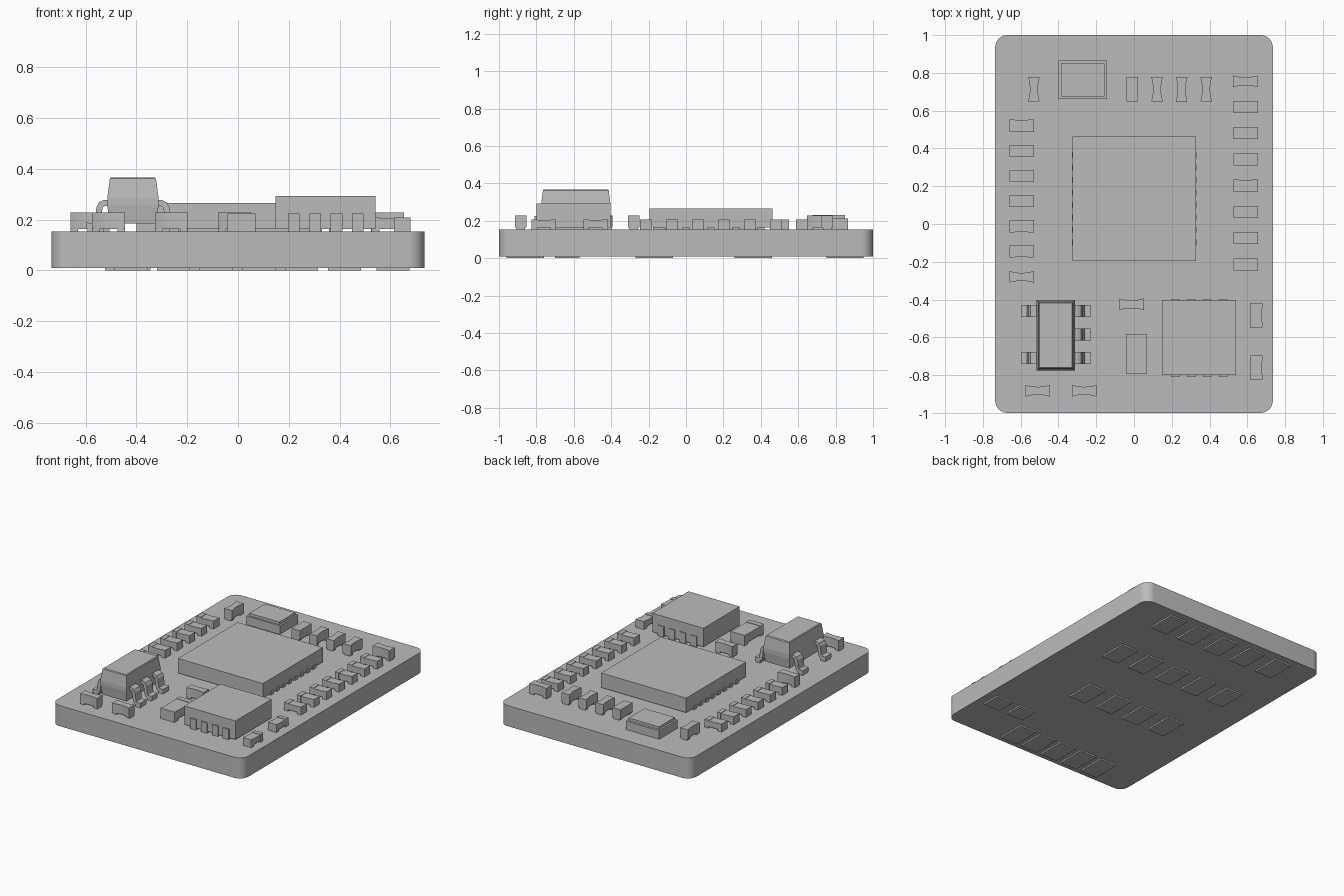
import bpy, bmesh, math
from mathutils import Vector

cube = bpy.data.objects.get("Cube")
if cube:
    bpy.data.objects.remove(cube, do_unlink=True)

grey = bpy.data.materials.new("plain grey")
grey.use_nodes = True
GREY = (0.5, 0.5, 0.5, 1)
grey.diffuse_color = GREY
grey.node_tree.nodes["Principled BSDF"].inputs["Base Color"].default_value = GREY

BOARD_BOTTOM, BOARD_TOP, SEAT = 0.01, 0.153, 0.164


def finish(bm, name):
    bmesh.ops.recalc_face_normals(bm, faces=bm.faces)
    mesh = bpy.data.meshes.new(name)
    bm.to_mesh(mesh)
    bm.free()
    mesh.materials.append(grey)
    obj = bpy.data.objects.new(name, mesh)
    bpy.context.collection.objects.link(obj)
    return obj


def add_box(bm, x0, x1, y0, y1, z0, z1):
    verts = bmesh.ops.create_cube(bm, size=1)["verts"]
    for v in verts:
        v.co = Vector((x1 if v.co.x > 0 else x0,
                       y1 if v.co.y > 0 else y0,
                       z1 if v.co.z > 0 else z0))


def add_prism(bm, outline, axis):
    """Extrude a closed loop of points along a vector."""
    face = bm.faces.new([bm.verts.new(p) for p in outline])
    moved = bmesh.ops.extrude_face_region(bm, geom=[face])["geom"]
    bmesh.ops.translate(bm, vec=axis, verts=[g for g in moved if isinstance(g, bmesh.types.BMVert)])


def box(name, *bounds):
    bm = bmesh.new()
    add_box(bm, *bounds)
    return finish(bm, name)


def place(obj, x, y, upright):
    obj.location = (x, y, 0)
    if upright:
        obj.rotation_euler.z = math.pi / 2


def resistor(name, x, y, upright=False, length=0.13, width=0.064, top=0.208, cap=0.03):
    """Chip with two end caps slightly proud of the body, on two solder pads."""
    bm = bmesh.new()
    a, w = length / 2, width / 2
    add_box(bm, -a + cap, a - cap, -w + 0.001, w - 0.001, SEAT, top - 0.003)
    for s in (-1, 1):
        ends = sorted((s * a, s * (a - cap)))
        add_box(bm, *ends, -w, w, SEAT, top)
        add_box(bm, *ends, -w, w, BOARD_TOP - 0.002, SEAT)
    place(finish(bm, name), x, y, upright)


def capacitor(name, x, y, upright=False, pinch=0.010):
    """Chip whose long sides bow inward between the ends."""
    bm = bmesh.new()
    a, w, n = 0.065, 0.031, 8
    side = []
    for i in range(n + 1):
        t = 2 * i / n - 1
        side.append((a * t, w - pinch * (1 - t * t)))
    loop = [(px, -py, SEAT) for px, py in side] + [(px, py, SEAT) for px, py in reversed(side)]
    add_prism(bm, loop, (0, 0, 0.228 - SEAT))
    for s in (-1, 1):
        ends = sorted((s * a, s * (a - 0.03)))
        add_box(bm, *ends, -w + 0.008, w - 0.008, BOARD_TOP - 0.002, SEAT)
    place(finish(bm, name), x, y, upright)


# Board with rounded corners
bm = bmesh.new()
radius, outline = 0.065, []
for k, (sx, sy) in enumerate([(1, 1), (-1, 1), (-1, -1), (1, -1)]):
    for i in range(9):
        ang = math.pi / 2 * (k + i / 8)
        outline.append((sx * (0.735 - radius) + radius * math.cos(ang),
                        sy * (1 - radius) + radius * math.sin(ang), BOARD_BOTTOM))
add_prism(bm, outline, (0, 0, BOARD_TOP - BOARD_BOTTOM))
board = finish(bm, "board")
bpy.context.view_layer.objects.active = board
board.select_set(True)
bpy.ops.object.shade_smooth_by_angle(angle=math.radians(30))
board.select_set(False)

# Contact pads under the board: start x, pitch, count, y range
bm = bmesh.new()
for x0, pitch, count, y0, y1 in [(0.42, 0.22, 5, 0.75, 0.95), (0.42, 0.22, 5, 0.26, 0.46),
                                 (0.25, 0.22, 4, -0.27, -0.07), (0.61, 0.19, 2, -0.70, -0.57),
                                 (0.25, 0.168, 5, -0.96, -0.76)]:
    for i in range(count):
        x = x0 - i * pitch
        add_box(bm, x - 0.065, x + 0.065, y0, y1, 0, BOARD_BOTTOM + 0.002)
finish(bm, "underside_pads")

# Main chip and its side contacts
box("main_chip", -0.325, 0.328, -0.195, 0.462, SEAT, 0.265)
bm = bmesh.new()
for i in range(8):
    y = 0.365 - i * 0.066
    add_box(bm, -0.328, 0.331, y - 0.016, y + 0.016, BOARD_TOP - 0.002, 0.18)
finish(bm, "main_chip_contacts")

# Power module and its leads
box("power_module", 0.148, 0.541, -0.80, -0.403, SEAT, 0.293)
bm = bmesh.new()
for i in range(4):
    x = 0.22 + i * 0.084
    add_box(bm, x - 0.023, x + 0.023, -0.809, -0.396, BOARD_TOP - 0.002, 0.225)
finish(bm, "power_module_leads")

# Crystal can with a stepped lid
box("crystal_base", -0.40, -0.143, 0.663, 0.865, BOARD_TOP - 0.002, 0.212)
box("crystal_lid", -0.387, -0.155, 0.676, 0.85, 0.212, 0.23)

# Regulator body, tapering above and below its parting line
bm = bmesh.new()
cx, cy = -0.414, -0.589
rings = []
for z, hx, hy in [(0.185, 0.092, 0.177), (0.255, 0.101, 0.186), (0.285, 0.101, 0.186),
                  (0.362, 0.091, 0.176), (0.367, 0.086, 0.171)]:
    rings.append([bm.verts.new((cx + sx * hx, cy + sy * hy, z))
                  for sx, sy in [(1, 1), (-1, 1), (-1, -1), (1, -1)]])
for low, high in zip(rings, rings[1:]):
    for i in range(4):
        j = (i + 1) % 4
        bm.faces.new((low[i], low[j], high[j], high[i]))
bm.faces.new(rings[0])
bm.faces.new(rings[-1])
finish(bm, "regulator_body")

# Regulator gull-wing leads: centreline thickened into a strip
path = [Vector(p) for p in [(0.095, 0.266), (0.112, 0.266), (0.125, 0.26), (0.132, 0.247),
                            (0.137, 0.20), (0.142, 0.184), (0.155, 0.176), (0.184, 0.176)]]
upper, lower = [], []
for i, p in enumerate(path):
    d = (path[min(i + 1, len(path) - 1)] - path[max(i - 1, 0)]).normalized()
    normal = Vector((-d.y, d.x)) * 0.012
    upper.append(p + normal)
    lower.append(p - normal)
bm = bmesh.new()
for side, y in [(-1, -0.46), (-1, -0.71), (1, -0.46), (1, -0.585), (1, -0.71)]:
    add_prism(bm, [(cx + side * p.x, y - 0.032, p.y) for p in upper + lower[::-1]], (0, 0.064, 0))
    ends = sorted((cx + side * 0.145, cx + side * 0.18))
    add_box(bm, *ends, y - 0.03, y + 0.03, BOARD_TOP - 0.002, SEAT)
finish(bm, "regulator_leads")

# Resistor columns along both long edges
for i in range(7):
    resistor("resistor_left", 0.592, 0.62 - i * 0.139)
for i in range(6):
    resistor("resistor_right", -0.595, 0.52 - i * 0.133)
for y in (-0.483, -0.76):
    resistor("resistor_corner", 0.647, y, True)
resistor("large_chip", 0.013, -0.688, True, length=0.21, width=0.11, top=0.225, cap=0.036)

# Capacitors: upright across the back, lying elsewhere
for x in (-0.53, 0.122, 0.252, 0.382):
    capacitor("capacitor_back", x, 0.713, True)
capacitor("capacitor_back_straight", -0.01, 0.713, True, pinch=0)
for x, y in [(0.59, 0.755), (-0.595, -0.28), (-0.013, -0.425), (-0.51, -0.883), (-0.263, -0.883)]:
    capacitor("capacitor_flat", x, y)
